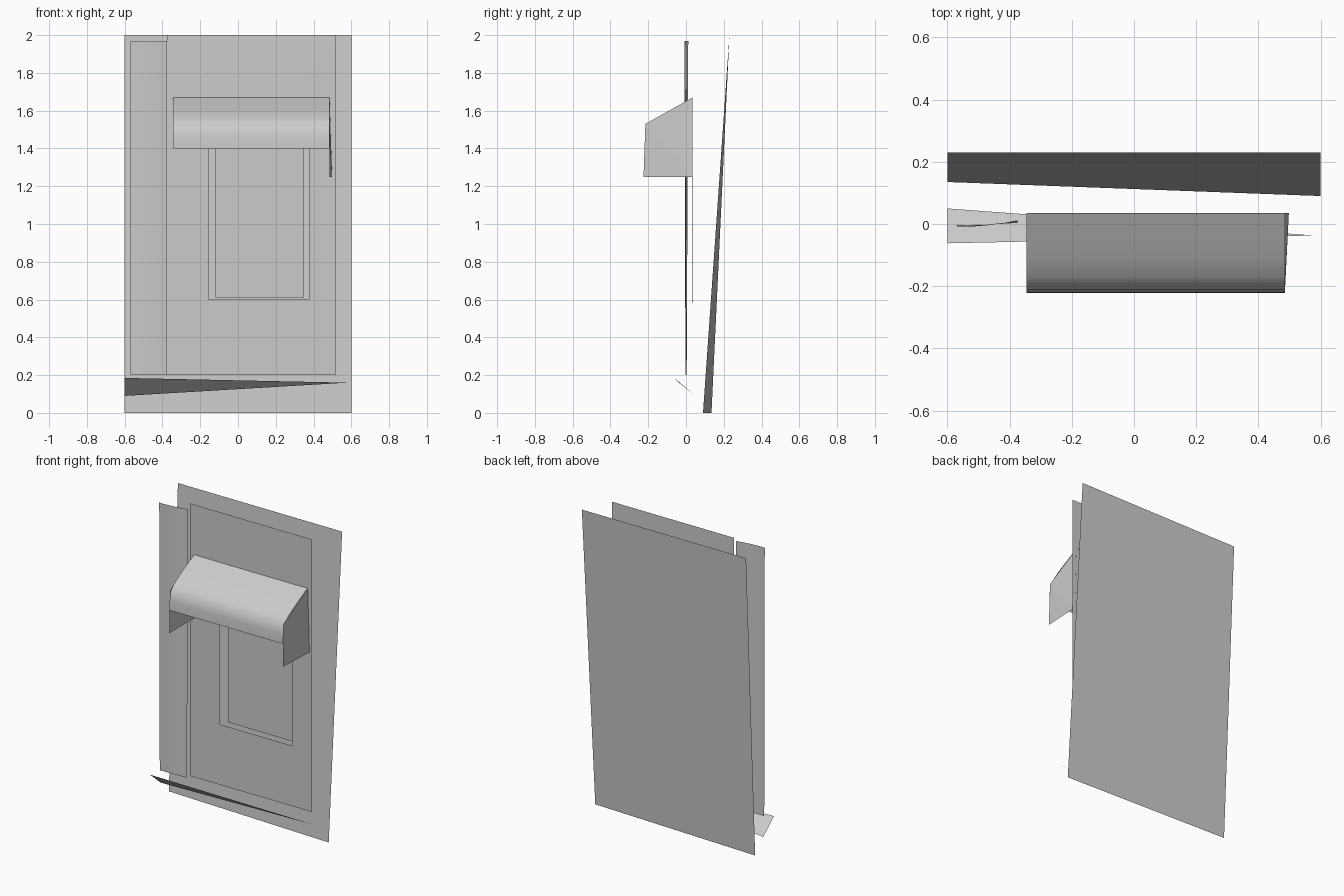
import bpy

if "Cube" in bpy.data.objects:
    bpy.data.objects.remove(bpy.data.objects["Cube"])


def sheet(name, verts, faces, smooth=False):
    me = bpy.data.meshes.new(name)
    me.from_pydata(verts, [], faces)
    me.update()
    if smooth:
        me.polygons.foreach_set("use_smooth", [True] * len(me.polygons))
    ob = bpy.data.objects.new(name, me)
    bpy.context.collection.objects.link(ob)
    return ob


def rect(x0, x1, z0, z1, y):
    return [(x0, y, z0), (x1, y, z0), (x1, y, z1), (x0, y, z1)]


def strip(name, start, end):
    # Smooth sheet lofted between two matching rows of points
    n = len(start)
    return sheet(name, start + end,
                 [(i, i + 1, n + i + 1, n + i) for i in range(n - 1)], True)


# Leaning, slightly twisted back wall
strip("back_wall", [(-0.6, 0.135, 0), (0.6, 0.09, 0)],
      [(-0.6, 0.23, 2), (0.6, 0.23, 2)])

# Front panel with a window opening
outer = rect(-0.375, 0.515, 0.2, 2.0, 0.035)
hole = rect(-0.155, 0.375, 0.6, 1.5, 0.033)
sheet("front_panel", outer + hole,
      [(i, (i + 1) % 4, 4 + (i + 1) % 4, 4 + i) for i in range(4)], True)

# Pane set behind the opening
sheet("window_pane", rect(-0.12, 0.35, 0.61, 1.49, 0.067), [(0, 1, 2, 3)])

# Curved side strip, flattening toward the bottom
profile = [(-0.57, -0.008), (-0.53, -0.009), (-0.47, -0.004),
           (-0.42, 0.003), (-0.375, 0.012)]
strip("side_strip", [(x, y * 0.3, 0.2) for x, y in profile],
      [(x, y, 1.97) for x, y in profile])

# Canopy roof
arc = [(-0.222, 1.40), (-0.22, 1.46), (-0.21, 1.52), (-0.17, 1.56),
       (-0.11, 1.596), (-0.04, 1.632), (0.035, 1.67)]
strip("canopy_roof", [(-0.345, y, z) for y, z in arc],
      [(0.485, y, z) for y, z in arc])

# Canopy cheeks
cheek = [(-0.225, 1.25), (0.035, 1.25), (0.035, 1.67), (-0.215, 1.53)]
for name, x, flare in (("canopy_cheek_left", -0.345, 0), ("canopy_cheek_right", 0.485, 0.013)):
    sheet(name, [(x + (flare if i == 1 else 0), y, z) for i, (y, z) in enumerate(cheek)],
          [(0, 1, 3), (1, 2, 3)])

# Tapering sill sliver at the foot
sheet("foot_sliver", [(-0.6, -0.062, 0.185), (-0.6, 0.05, 0.09), (0.58, -0.037, 0.16)],
      [(0, 1, 2)])
